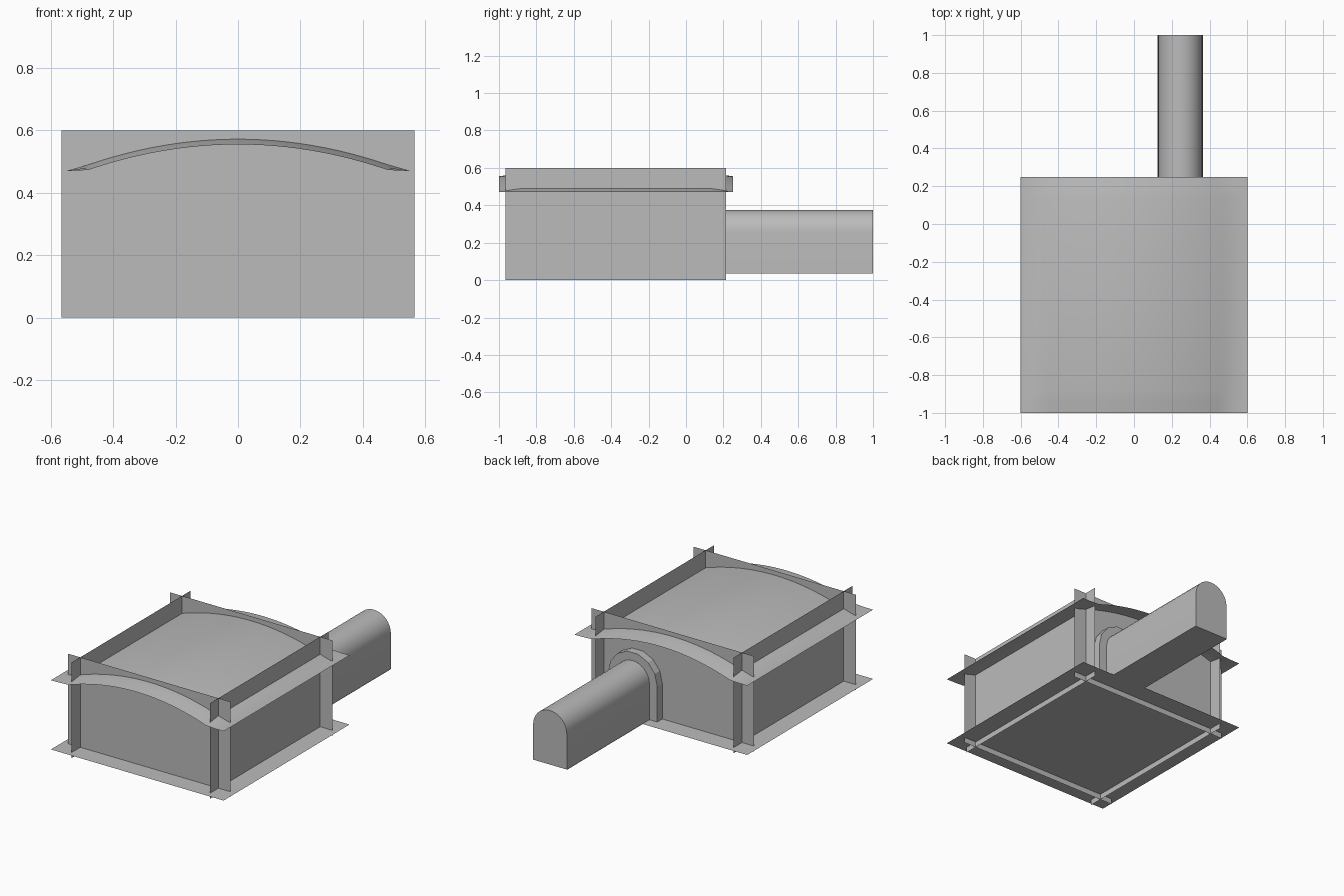
import bpy
import math

cube = bpy.data.objects.get("Cube")
if cube:
    bpy.data.objects.remove(cube, do_unlink=True)

grey = bpy.data.materials.new("plain_grey")
grey.use_nodes = True
grey.diffuse_color = (0.5, 0.5, 0.5, 1)
grey.node_tree.nodes["Principled BSDF"].inputs["Base Color"].default_value = (0.5, 0.5, 0.5, 1)


def make(name, verts, faces, smooth=False):
    mesh = bpy.data.meshes.new(name)
    mesh.from_pydata(verts, [], faces)
    mesh.materials.append(grey)
    obj = bpy.data.objects.new(name, mesh)
    bpy.context.collection.objects.link(obj)
    if smooth:
        bpy.ops.object.select_all(action='DESELECT')
        obj.select_set(True)
        bpy.context.view_layer.objects.active = obj
        bpy.ops.object.shade_smooth_by_angle(angle=math.radians(30))
    return obj


def sheet(name, a, b, c, d):
    return make(name, [a, b, c, d], [(0, 1, 2, 3)])


WALL_X, FRONT, BACK = 0.48, -0.88, 0.13
FLOOR, TOP = 0.035, 0.6

# Four crossing wall sheets that overshoot at the corners
for name, y in (("front_wall", FRONT), ("back_wall", BACK)):
    w = 0.565 if y == FRONT else -0.565
    sheet(name, (-w, y, 0), (w, y, 0), (w, y, TOP), (-w, y, TOP))
for name, x in (("left_wall", WALL_X), ("right_wall", -WALL_X)):
    y0, y1 = (-0.965, 0.215) if x > 0 else (0.215, -0.965)
    sheet(name, (x, y0, 0), (x, y1, 0), (x, y1, TOP), (x, y0, TOP))

# Floor sheet reaching past the walls
sheet("floor", (-0.6, -1, FLOOR), (0.6, -1, FLOOR), (0.6, 0.25, FLOOR), (-0.6, 0.25, FLOOR))


# Vaulted roof sheet with a drooping margin
def roof_height(x, y):
    EAVE = 0.47
    ax = abs(x)
    if ax <= WALL_X:
        z = 0.572 - 0.082 * (ax / WALL_X) ** 2
    else:
        z = 0.49 - 0.02 * (ax - WALL_X) / 0.07
    droop = max(FRONT - y, y - BACK, 0) / 0.12
    return max(EAVE, z - 0.017 * droop)


steps = 24
xs = [-0.6, -0.55] + [WALL_X * (2 * i / steps - 1) for i in range(steps + 1)] + [0.55, 0.6]
ys = [-1, -0.94, FRONT, BACK, 0.19, 0.25]
n = len(xs)
roof_verts = [(x, y, roof_height(x, y)) for y in ys for x in xs]
roof_faces = [(j * n + i, j * n + i + 1, (j + 1) * n + i + 1, (j + 1) * n + i)
              for j in range(len(ys) - 1) for i in range(n - 1)]
make("vaulted_roof", roof_verts, roof_faces, smooth=True)

# Tunnel with a round top and a closed far end
CX, SPRING = 0.245, 0.258


def arch(radius, segments, leg_rows):
    """Points of an upright arch from its right foot over to its left foot."""
    leg = [FLOOR + (SPRING - FLOOR) * i / leg_rows for i in range(leg_rows)]
    pts = [(CX + radius, z) for z in leg]
    for i in range(segments + 1):
        t = math.pi * i / segments
        pts.append((CX + radius * math.cos(t), SPRING + radius * math.sin(t)))
    return pts + [(CX - radius, z) for z in reversed(leg)]


profile = arch(0.117, 16, 1)
m = len(profile)
verts = [(x, y, z) for y in (BACK, 1) for x, z in profile]
faces = [(i, i + 1, m + i + 1, m + i)[::-1] for i in range(m - 1)]
faces.append(tuple(range(m, 2 * m))[::-1])
make("tunnel", verts, faces, smooth=True)
sheet("tunnel_floor", (CX - 0.12, BACK, FLOOR), (CX + 0.12, BACK, FLOOR),
      (CX + 0.12, 1, FLOOR), (CX - 0.12, 1, FLOOR))

# Block surround where the tunnel meets the back wall
outer, inner = arch(0.171, 7, 3), arch(0.117, 7, 3)
k = len(outer)
rings = [(outer, BACK), (outer, BACK + 0.05), (inner, BACK + 0.05), (inner, BACK)]
verts = [(x, y, z) for pts, y in rings for x, z in pts]
faces = []
for r in range(4):
    a, b = r * k, (r + 1) % 4 * k
    faces += [(a + i, b + i, b + i + 1, a + i + 1) for i in range(k - 1)]
faces += [(0, 3 * k, 2 * k, k), (k - 1, 2 * k - 1, 3 * k - 1, 4 * k - 1)]
make("tunnel_surround", verts, faces)
